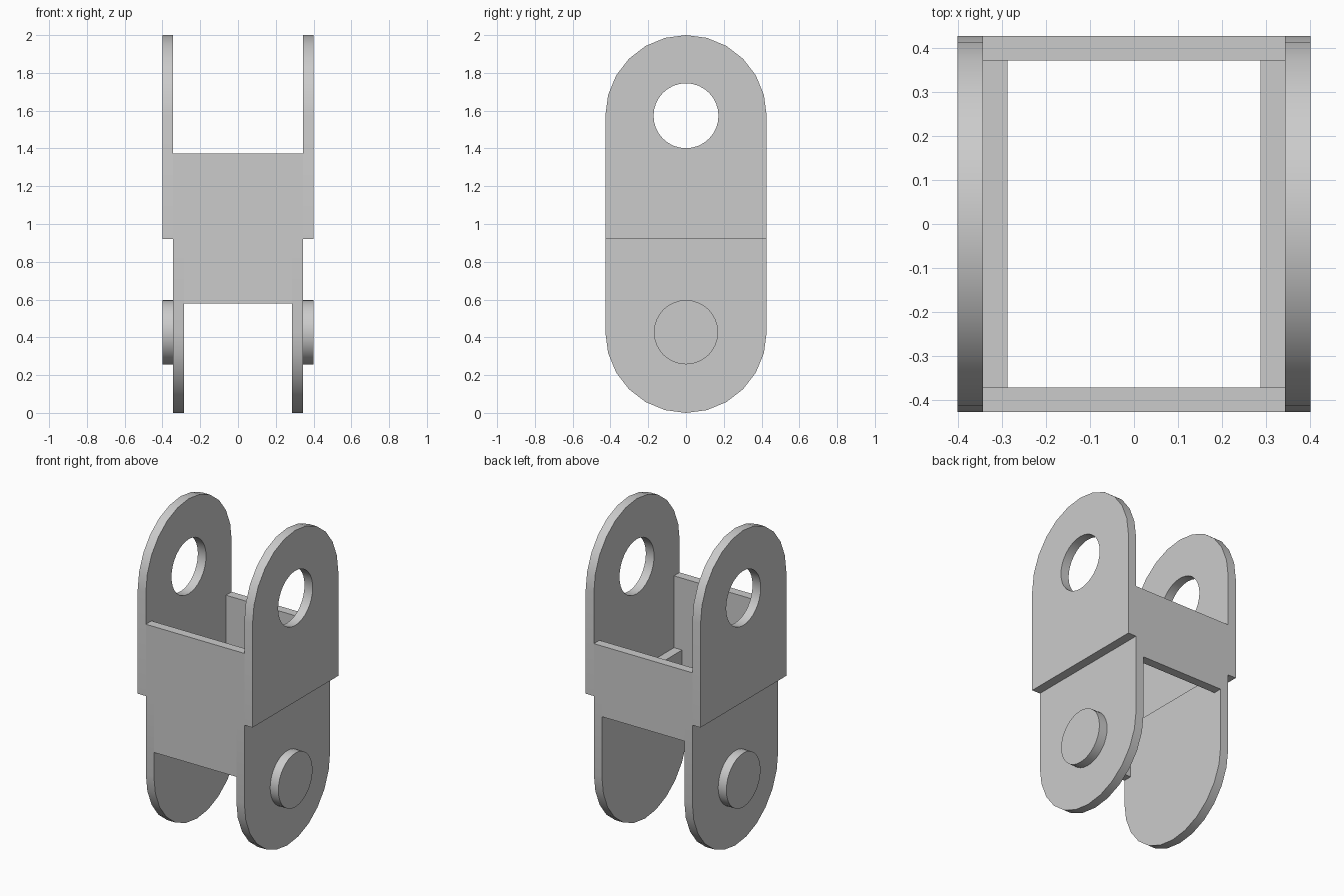
import bpy, bmesh, math
from mathutils import Vector

if "Cube" in bpy.data.objects:
    bpy.data.objects.remove(bpy.data.objects["Cube"])

grey = bpy.data.materials.new("plain_grey")
grey.use_nodes = True
colour = (0.6, 0.6, 0.6, 1)
grey.diffuse_color = colour
grey.node_tree.nodes["Principled BSDF"].inputs["Base Color"].default_value = colour

INNER, MID, OUTER = 0.287, 0.343, 0.4   # x of the plate faces
HALF = 0.427                            # half depth, also the end radius
WALL = 0.056                            # cross wall thickness
STEP = 0.92                             # height where the link narrows


def arc(cz, radius, start, end, steps):
    """Points (y, z) on an arc centred on y = 0."""
    angles = [math.radians(start + (end - start) * i / steps) for i in range(steps + 1)]
    return [(radius * math.cos(a), cz + radius * math.sin(a)) for a in angles]


def prism(name, loops, place, push):
    """Fill the outline (first loop) with holes (other loops) and extrude it."""
    bm = bmesh.new()
    edges = []
    for loop in loops:
        verts = [bm.verts.new(place(*p)) for p in loop]
        edges += [bm.edges.new((v, verts[i - 1])) for i, v in enumerate(verts)]
    bmesh.ops.triangle_fill(bm, edges=edges, use_beauty=True)
    grown = bmesh.ops.extrude_face_region(bm, geom=bm.faces[:], use_keep_orig=True)
    moved = [g for g in grown["geom"] if isinstance(g, bmesh.types.BMVert)]
    bmesh.ops.translate(bm, verts=moved, vec=Vector(push))
    bmesh.ops.recalc_face_normals(bm, faces=bm.faces[:])
    mesh = bpy.data.meshes.new(name)
    bm.to_mesh(mesh)
    bm.free()
    mesh.materials.append(grey)
    obj = bpy.data.objects.new(name, mesh)
    bpy.context.collection.objects.link(obj)
    bpy.ops.object.select_all(action='DESELECT')
    obj.select_set(True)
    bpy.context.view_layer.objects.active = obj
    bpy.ops.object.shade_smooth_by_angle(angle=math.radians(30))


TOP_Z, LOW_Z = 2 - HALF, HALF
upper = arc(TOP_Z, HALF, 0, 180, 12) + [(-HALF, STEP), (HALF, STEP)]
lower = arc(LOW_Z, HALF, 180, 360, 12) + [(HALF, STEP), (-HALF, STEP)]
hole = arc(TOP_Z, 0.172, 0, 360, 32)[:-1]
pin = arc(LOW_Z, 0.17, 0, 360, 32)[:-1]

# Rounded side plates and pins, mirrored left and right
for side, s in (("left", 1), ("right", -1)):
    for part, loops, x0, x1 in (("upper_plate", [upper, hole], MID, OUTER),
                                ("lower_plate", [lower], INNER, MID),
                                ("pin", [pin], MID, OUTER)):
        prism(f"{side}_{part}", loops,
              lambda y, z, x=s * x0: (x, y, z), (s * (x1 - x0), 0, 0))

# Cross walls, narrower below the step
for name, s, z0, z1 in (("front_wall", -1, 0.58, 1.372), ("back_wall", 1, 0.805, 1.25)):
    outline = [(-INNER, z0), (INNER, z0), (INNER, STEP), (MID, STEP),
               (MID, z1), (-MID, z1), (-MID, STEP), (-INNER, STEP)]
    prism(name, [outline], lambda x, z, y=s * HALF: (x, y, z), (0, -s * WALL, 0))
